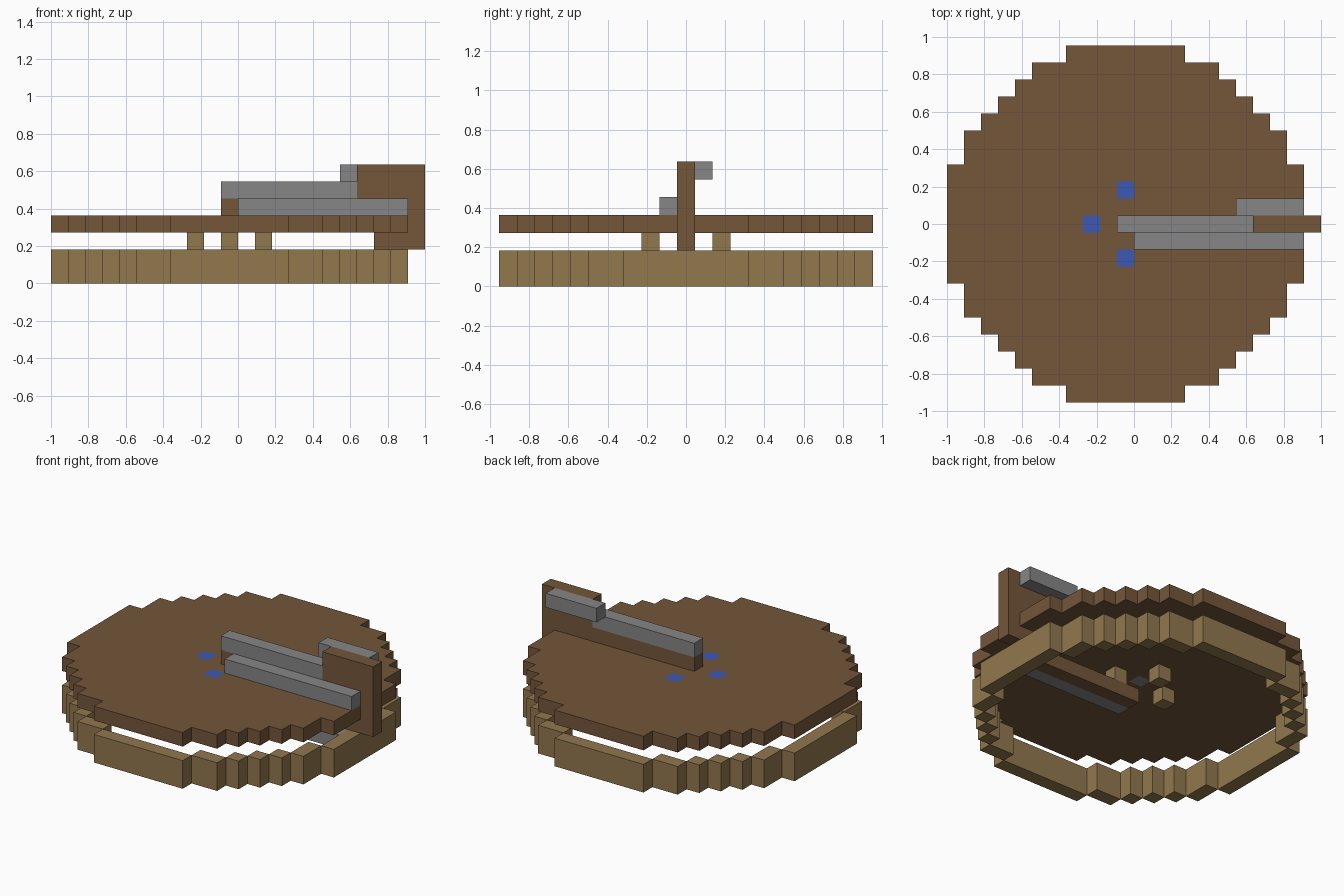
import bpy
import bmesh
from mathutils import Vector

if "Cube" in bpy.data.objects:
    bpy.data.objects.remove(bpy.data.objects["Cube"], do_unlink=True)

U = 1 / 11          # one block
CENTRE = -0.5       # wheel centre along x, in blocks


def material(name, rgb):
    def linear(c):
        c /= 255
        return c / 12.92 if c <= 0.04045 else ((c + 0.055) / 1.055) ** 2.4
    colour = [linear(c) for c in rgb] + [1]
    mat = bpy.data.materials.new(name)
    mat.use_nodes = True
    mat.diffuse_color = colour
    mat.node_tree.nodes["Principled BSDF"].inputs["Base Color"].default_value = colour
    return mat


BROWN = material("dark_wood", (116, 86, 58))
TAN = material("light_wood", (146, 120, 78))
GREY = material("stone_grey", (134, 134, 134))
BLUE = material("blue", (60, 88, 180))


def finish(name, bm, mats):
    bmesh.ops.recalc_face_normals(bm, faces=bm.faces[:])
    mesh = bpy.data.meshes.new(name)
    bm.to_mesh(mesh)
    bm.free()
    for mat in mats:
        mesh.materials.append(mat)
    obj = bpy.data.objects.new(name, mesh)
    bpy.context.collection.objects.link(obj)
    return obj


def box(name, x, y, z, mat):
    """Box from (low, high) ranges in blocks."""
    bm = bmesh.new()
    bmesh.ops.create_cube(bm, size=1)
    for v in bm.verts:
        v.co = Vector([(r[0] + r[1]) / 2 + c * (r[1] - r[0])
                       for r, c in zip((x, y, z), v.co)]) * U
    return finish(name, bm, [mat])


def slab(name, cells, z0, z1, mats, paint=None):
    """Flat slab of square cells; paint maps a cell to a material slot."""
    bm = bmesh.new()
    verts = {}

    def corner(i, j):
        if (i, j) not in verts:
            verts[i, j] = bm.verts.new(((i - 0.5 + CENTRE) * U, (j - 0.5) * U, z0 * U))
        return verts[i, j]

    for i, j in cells:
        face = bm.faces.new([corner(i, j), corner(i + 1, j),
                             corner(i + 1, j + 1), corner(i, j + 1)])
        face.material_index = (paint or {}).get((i, j), 0)
    ext = bmesh.ops.extrude_face_region(bm, geom=bm.faces[:], use_keep_orig=True)
    bmesh.ops.translate(bm, vec=(0, 0, (z1 - z0) * U),
                        verts=[g for g in ext["geom"] if isinstance(g, bmesh.types.BMVert)])
    # the rim keeps the base colour
    bm.normal_update()
    for f in bm.faces:
        if abs(f.normal.z) < 0.5:
            f.material_index = 0
    return finish(name, bm, mats)


# Stepped circle: half width of each row, from the middle row outwards
HALF = [10, 10, 10, 10, 9, 9, 8, 7, 6, 5, 3]
disc = {(i, j) for j in range(-10, 11) for i in range(-HALF[abs(j)], HALF[abs(j)] + 1)}
rim = {(i, j) for i, j in disc
       if not {(i + 1, j), (i - 1, j), (i, j + 1), (i, j - 1)} <= disc}
spots = [(-2, 0), (2, 0), (0, -2), (0, 2)]

# Base ring and top disc with blue spots and a grey hub
slab("base_ring", rim, 0, 2, [TAN])
paint = {s: 1 for s in spots}
paint[0, 0] = 2
slab("top_disc", disc, 3, 4, [BROWN, BLUE, GREY], paint)

# Small feet under the spots
for n, (i, j) in enumerate(spots):
    x = i + CENTRE
    box(f"foot_{n + 1}", (x - 0.5, x + 0.5), (j - 0.5, j + 0.5), (2, 3), TAN)

# Wooden arm wrapping round the edge of the disc
profile = [(-1, 4), (10, 4), (10, 3), (8, 3), (8, 2), (11, 2),
           (11, 7), (7, 7), (7, 5), (-1, 5)]
bm = bmesh.new()
side = bm.faces.new([bm.verts.new((x * U, -U / 2, z * U)) for x, z in profile])
ext = bmesh.ops.extrude_face_region(bm, geom=[side], use_keep_orig=True)
bmesh.ops.translate(bm, vec=(0, U, 0),
                    verts=[g for g in ext["geom"] if isinstance(g, bmesh.types.BMVert)])
finish("wooden_arm", bm, [BROWN])

# Grey bars on and beside the arm
MID, FRONT, BACK = (-0.5, 0.5), (-1.5, -0.5), (0.5, 1.5)
box("top_bar", (-1, 7), MID, (5, 6), GREY)
box("front_bar", (0, 10), FRONT, (4, 5), GREY)
box("back_bar", (6, 10), BACK, (6, 7), GREY)

# Lower arm inside the ring
box("lower_arm", (0, 9), MID, (1, 2), BROWN)
box("lower_bar", (0, 9), FRONT, (1, 2), GREY)
